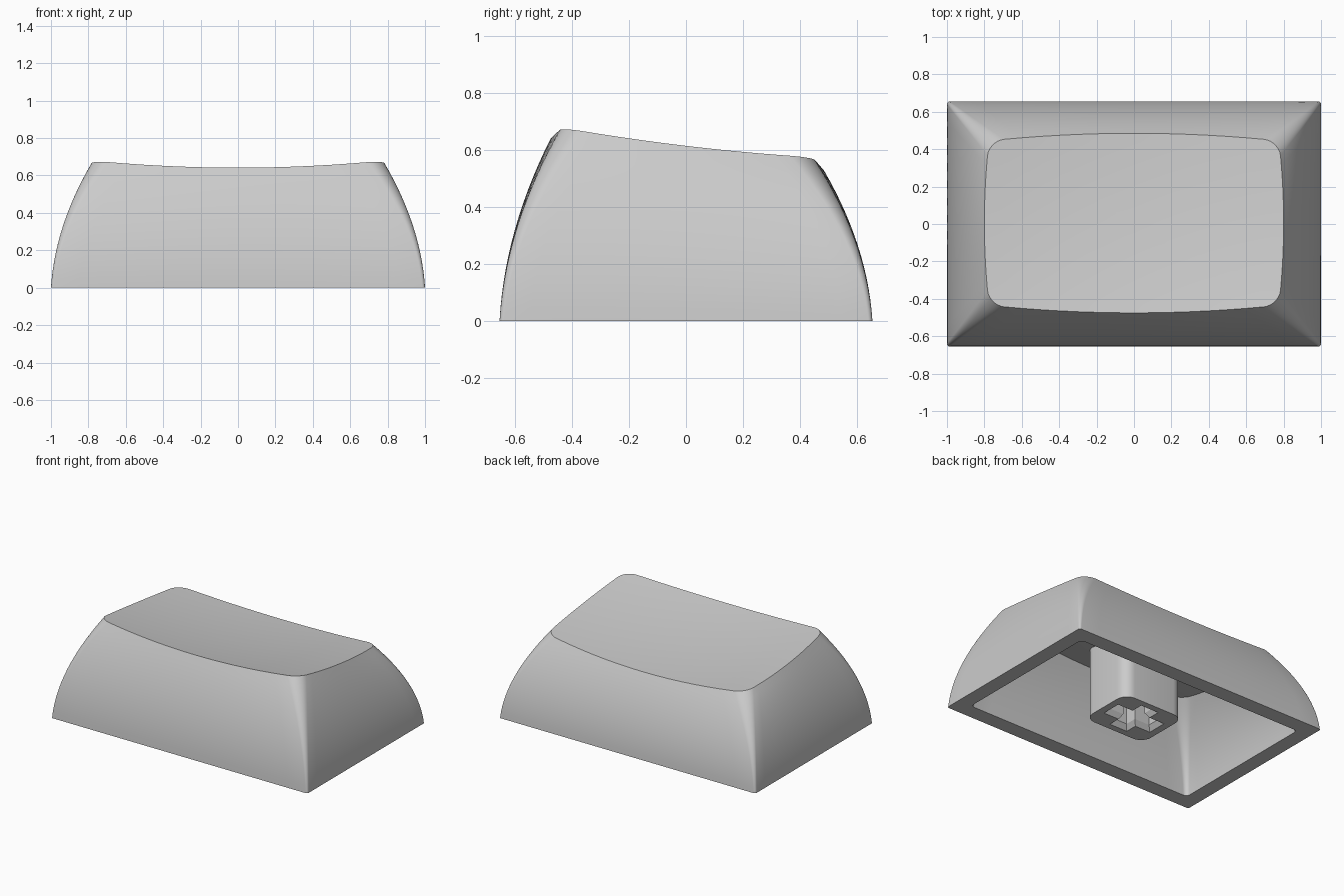
import bpy, bmesh, math

default = bpy.data.objects.get("Cube")
if default:
    bpy.data.objects.remove(default)

grey = bpy.data.materials.new("light grey plastic")
COLOUR = (0.6, 0.6, 0.6, 1)
grey.diffuse_color = COLOUR
grey.use_nodes = True
grey.node_tree.nodes["Principled BSDF"].inputs["Base Color"].default_value = COLOUR


def outline(hx, hy, r, bow_x=0, bow_y=0, side=14, arc=7):
    """Counter-clockwise rounded rectangle whose sides bow outwards."""
    pts = []
    for q in range(4):
        sx, sy = ((1, 1), (-1, 1), (-1, -1), (1, -1))[q]
        cx, cy = sx * (hx - r), sy * (hy - r)
        corner = []
        for i in range(arc + 1):
            a = (q + i / arc) * math.pi / 2
            corner.append((cx + r * math.cos(a), cy + r * math.sin(a)))
        pts += corner
        # straight run to the next corner
        nx, ny = (-cx, cy) if q % 2 == 0 else (cx, -cy)
        ex, ey = corner[-1]
        dx, dy = nx - cx, ny - cy
        pts += [(ex + dx * i / side, ey + dy * i / side) for i in range(1, side)]
    bowed = []
    for x, y in pts:
        kx = max(0, 1 - (y / hy) ** 2) * bow_x * x / hx
        ky = max(0, 1 - (x / hx) ** 2) * bow_y * y / hy
        bowed.append((x + kx, y + ky))
    return bowed


def dish(x, y):
    """Height of the scooped, sloping top."""
    return 0.567 - 0.119 * y + 0.08 * y * y + 0.075 * x * x


def loft(bm, rings):
    """Join rings of points with quads; returns the vertex rings."""
    loops = [[bm.verts.new(p) for p in ring] for ring in rings]
    for a, b in zip(loops, loops[1:]):
        n = len(a)
        for i in range(n):
            j = (i + 1) % n
            bm.faces.new((a[i], a[j], b[j], b[i]))
    return loops


def finish(bm, name):
    bmesh.ops.recalc_face_normals(bm, faces=bm.faces)
    mesh = bpy.data.meshes.new(name)
    bm.to_mesh(mesh)
    bm.free()
    obj = bpy.data.objects.new(name, mesh)
    mesh.materials.append(grey)
    bpy.context.collection.objects.link(obj)
    bpy.ops.object.select_all(action="DESELECT")
    obj.select_set(True)
    bpy.context.view_layer.objects.active = obj
    bpy.ops.object.shade_smooth_by_angle(angle=math.radians(32))
    return obj


def skin(base, top, drop, wall_steps=14, top_steps=10):
    """Rings of a bulging wall from the base outline up, then in over the dish."""
    rings = []
    for k in range(wall_steps + 1):
        t = k / wall_steps
        s = 0.2 * t + 0.8 * t * t
        rings.append([(bx + (tx - bx) * s, by + (ty - by) * s, t * (dish(tx, ty) - drop))
                      for (bx, by), (tx, ty) in zip(base, top)])
    for k in range(1, top_steps):
        f = 1 - k / top_steps
        rings.append([(x * f, y * f, dish(x * f, y * f) - drop) for x, y in top])
    return rings


# Hollow shell: outer skin, flat rim and inner skin in one loft
outer = skin(outline(1, 0.655, 0.015),
             [(x, y + 0.005) for x, y in outline(0.775, 0.44, 0.08, 0.025, 0.04)], 0)
inner = skin(outline(0.895, 0.545, 0.03), outline(0.69, 0.35, 0.08, 0.02, 0.03), 0.1)
bm = bmesh.new()
loops = loft(bm, outer[::-1] + inner)
bm.faces.new(loops[0])
bm.faces.new(loops[-1])
finish(bm, "cap_shell")


def cross(ax, ay, w):
    """Plus-shaped outline with arm half-lengths ax, ay and half-width w."""
    quarter = [(ax, w), (w, w), (w, ay)]
    pts = list(quarter)
    pts += [(-x, y) for x, y in quarter[::-1]]
    pts += [(-x, -y) for x, y in quarter]
    pts += [(x, -y) for x, y in quarter[::-1]]
    return pts


def at(points, z):
    return [(x, y, z) for x, y in points]


# Mounting stem: rounded post with a flared cross-shaped socket
bm = bmesh.new()
post = outline(0.24, 0.2, 0.08, side=1)
post_loops = loft(bm, [at(post, 0.51), at(post, 0)])
socket = loft(bm, [at(cross(0.19, 0.155, 0.07), 0),
                   at(cross(0.165, 0.13, 0.048), 0.035),
                   at(cross(0.165, 0.13, 0.048), 0.3)])
bm.faces.new(socket[-1])
rim = [e for e in bm.edges if all(abs(v.co.z) < 1e-5 for v in e.verts)]
bmesh.ops.triangle_fill(bm, edges=rim, use_beauty=True)
finish(bm, "mounting_stem")
